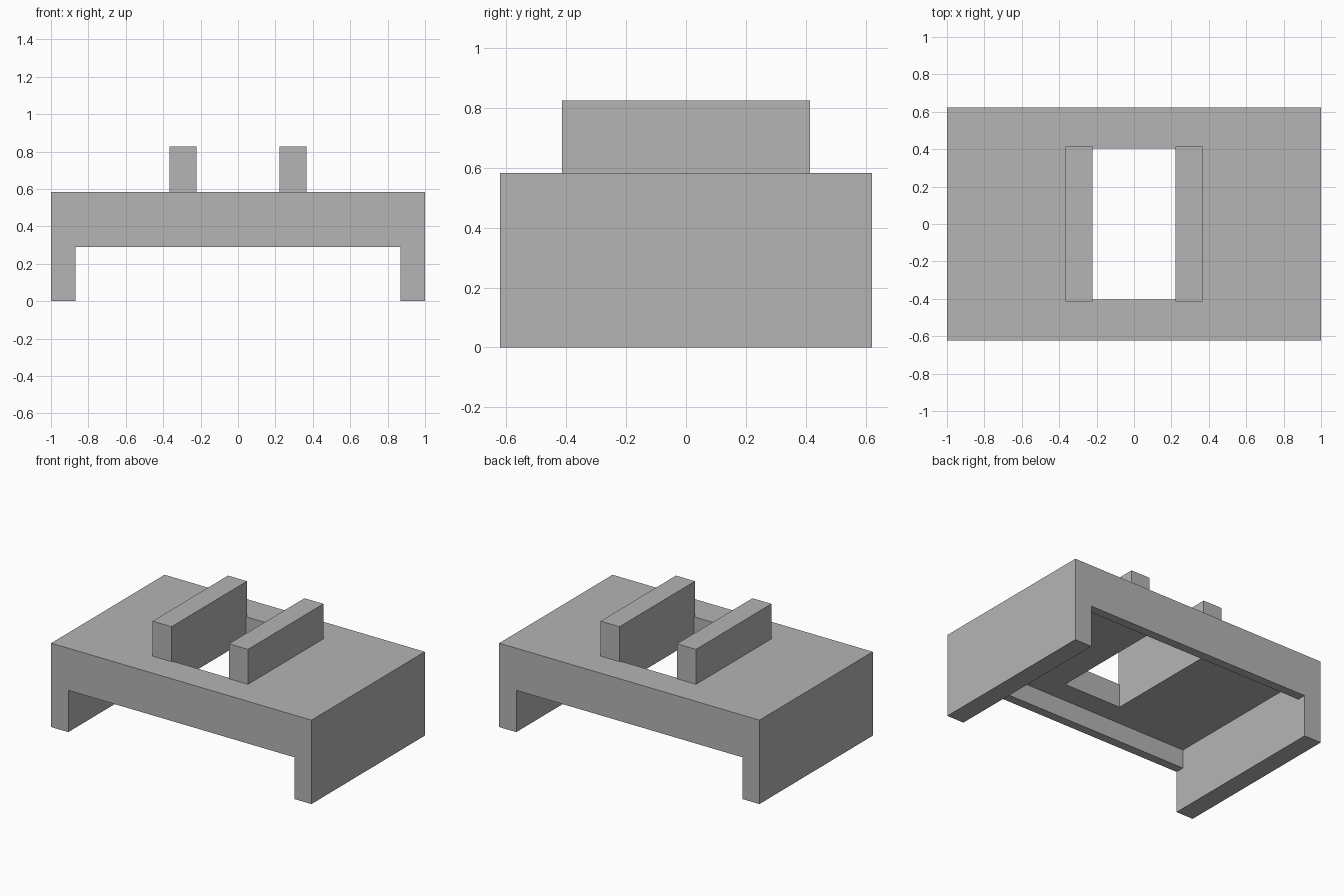
import bpy
import bmesh
from mathutils import Vector

if "Cube" in bpy.data.objects:
    bpy.data.objects.remove(bpy.data.objects["Cube"])

grey = bpy.data.materials.new("plain grey")
grey.diffuse_color = (0.46, 0.46, 0.46, 1)
grey.use_nodes = True
grey.node_tree.nodes["Principled BSDF"].inputs["Base Color"].default_value = grey.diffuse_color

HALF_X, HALF_Y, TOP = 1.0, 0.622, 0.583   # body size
LEG_IN, ARCH = 0.869, 0.29                # inner face of end walls, arch height
LIP, CEIL = 0.56, 0.42                    # inner face of lips, underside of deck
SLOT_X, SLOT_Y = 0.221, 0.404             # opening through the deck


def prism(name, profile, x0, x1):
    """Extrude a (y, z) profile from x0 to x1."""
    bm = bmesh.new()
    face = bm.faces.new([bm.verts.new((x0, y, z)) for y, z in profile])
    ext = bmesh.ops.extrude_face_region(bm, geom=[face])
    verts = [v for v in ext["geom"] if isinstance(v, bmesh.types.BMVert)]
    bmesh.ops.translate(bm, verts=verts, vec=Vector((x1 - x0, 0, 0)))
    bmesh.ops.recalc_face_normals(bm, faces=bm.faces[:])
    mesh = bpy.data.meshes.new(name)
    bm.to_mesh(mesh)
    bm.free()
    mesh.materials.append(grey)
    obj = bpy.data.objects.new(name, mesh)
    bpy.context.collection.objects.link(obj)
    return obj


def box(name, x0, x1, half_y, z0, z1):
    return prism(name, [(-half_y, z0), (half_y, z0), (half_y, z1), (-half_y, z1)], x0, x1)


def cut(target, cutter):
    mod = target.modifiers.new(cutter.name, "BOOLEAN")
    mod.operation, mod.solver, mod.object = "DIFFERENCE", "EXACT", cutter
    cutter.hide_render = True
    cutter.hide_set(True)


# Body: solid block hollowed from below, leaving end walls and front and back lips
body = box("body", -HALF_X, HALF_X, HALF_Y, 0, TOP)
half = [(0.8, -0.1), (0.8, ARCH), (LIP, ARCH), (LIP, CEIL)]
cut(body, prism("underside_cutter", half + [(-y, z) for y, z in reversed(half)], -LEG_IN, LEG_IN))

# Rectangular opening through the deck
cut(body, box("opening_cutter", -SLOT_X, SLOT_X, SLOT_Y, 0.35, 0.7))

# Upright rails either side of the opening
rail = box("rails", SLOT_X, 0.367, 0.414, TOP, 0.826)
rail.modifiers.new("mirror", "MIRROR").use_axis[0] = True
